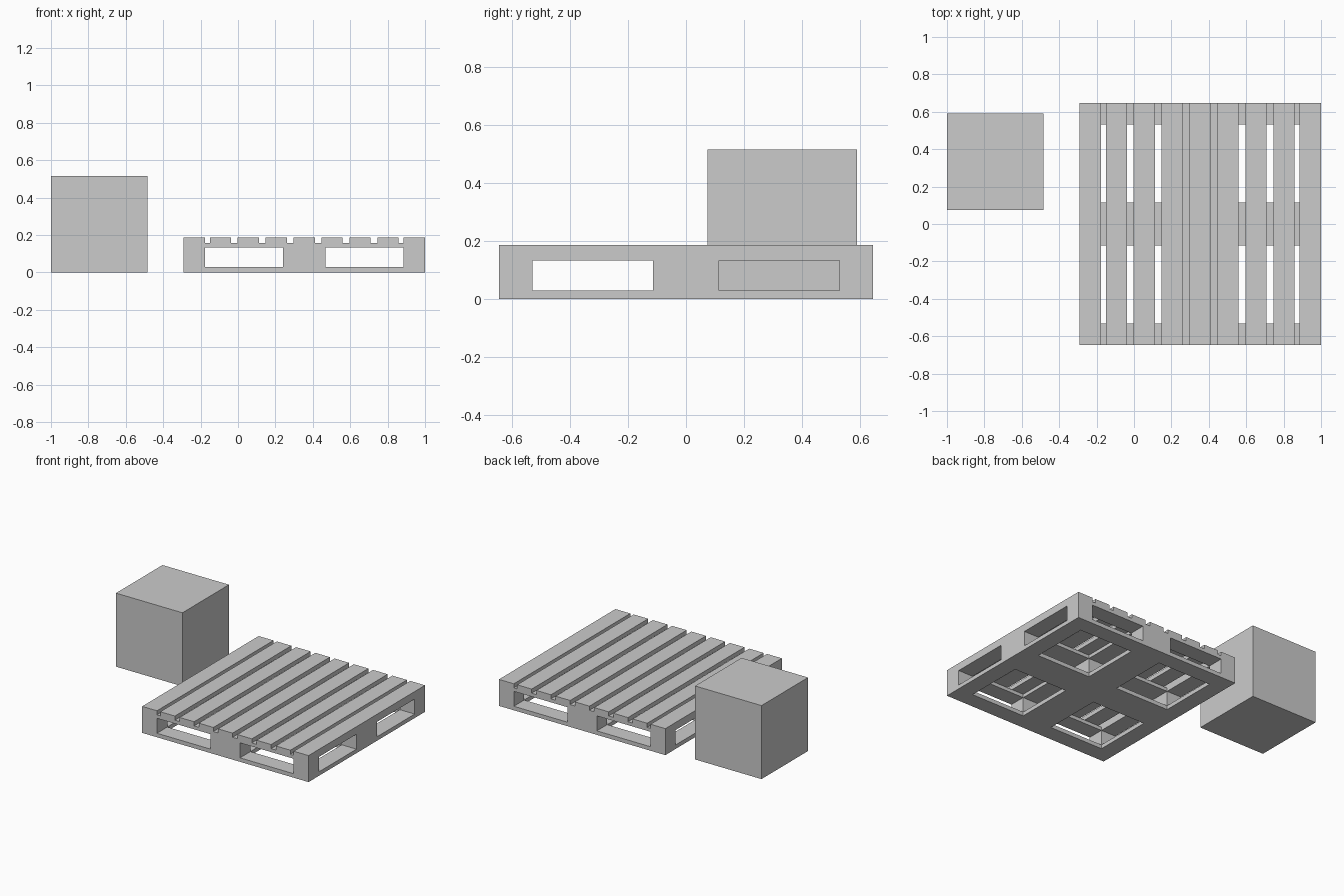
import bpy, bmesh

if "Cube" in bpy.data.objects:
    bpy.data.objects.remove(bpy.data.objects["Cube"])

CX = 0.354                       # pallet centre in x
HALF, INNER, MID = 0.646, 0.531, 0.114
Z_BASE, Z_BLOCK, Z_RAIL, Z_TOP = 0.028, 0.133, 0.157, 0.186

# boards of the square frame, and top slats, as intervals from the centre
boards = [(-HALF, -INNER), (-MID, MID), (INNER, HALF)]
slats = [(-HALF, -INNER)]
slats += [(i * 0.1495 - 0.0565, i * 0.1495 + 0.0565) for i in range(-3, 4)]
slats += [(INNER, HALF)]


def inside(v, spans):
    return any(a < v < b for a, b in spans)


def is_solid(x, y, z):
    if max(abs(x), abs(y)) > HALF or not 0 < z < Z_TOP:
        return False
    if z > Z_RAIL:                               # top slats
        return inside(x, slats)
    if Z_BASE < z < Z_BLOCK:                     # nine blocks
        return inside(x, boards) and inside(y, boards)
    return inside(x, boards) or inside(y, boards)  # base and rail frames


def finish(bm, name, location):
    mesh = bpy.data.meshes.new(name)
    bm.to_mesh(mesh)
    bm.free()
    obj = bpy.data.objects.new(name, mesh)
    obj.location = location
    bpy.context.collection.objects.link(obj)
    return obj


# pallet: one welded skin around the stacked boards and blocks
cuts = [
    sorted({v for s in boards + slats for v in s}),
    sorted({v for s in boards for v in s}),
    [0, Z_BASE, Z_BLOCK, Z_RAIL, Z_TOP],
]
mids = [[c[0] - 1] + [(a + b) / 2 for a, b in zip(c, c[1:])] + [c[-1] + 1]
        for c in cuts]
bm = bmesh.new()
for axis in range(3):
    u, w = (axis + 1) % 3, (axis + 2) % 3
    for k, pos in enumerate(cuts[axis]):
        for i in range(len(cuts[u]) - 1):
            for j in range(len(cuts[w]) - 1):
                p = [0, 0, 0]
                p[u], p[w] = mids[u][i + 1], mids[w][j + 1]
                p[axis] = mids[axis][k]
                before = is_solid(*p)
                p[axis] = mids[axis][k + 1]
                if before == is_solid(*p):
                    continue
                quad = []
                for di, dj in ((0, 0), (1, 0), (1, 1), (0, 1)):
                    q = [0, 0, 0]
                    q[axis], q[u], q[w] = pos, cuts[u][i + di], cuts[w][j + dj]
                    quad.append(bm.verts.new(q))
                bm.faces.new(quad if before else quad[::-1])
bmesh.ops.remove_doubles(bm, verts=bm.verts[:], dist=1e-5)
bmesh.ops.dissolve_limit(bm, angle_limit=0.01, verts=bm.verts[:], edges=bm.edges[:])
finish(bm, "pallet", (CX, 0, 0))

# crate standing beside the pallet
SIDE = 0.516
bm = bmesh.new()
bmesh.ops.create_cube(bm, size=SIDE)
finish(bm, "crate", (-1 + SIDE / 2, 0.333, SIDE / 2))
